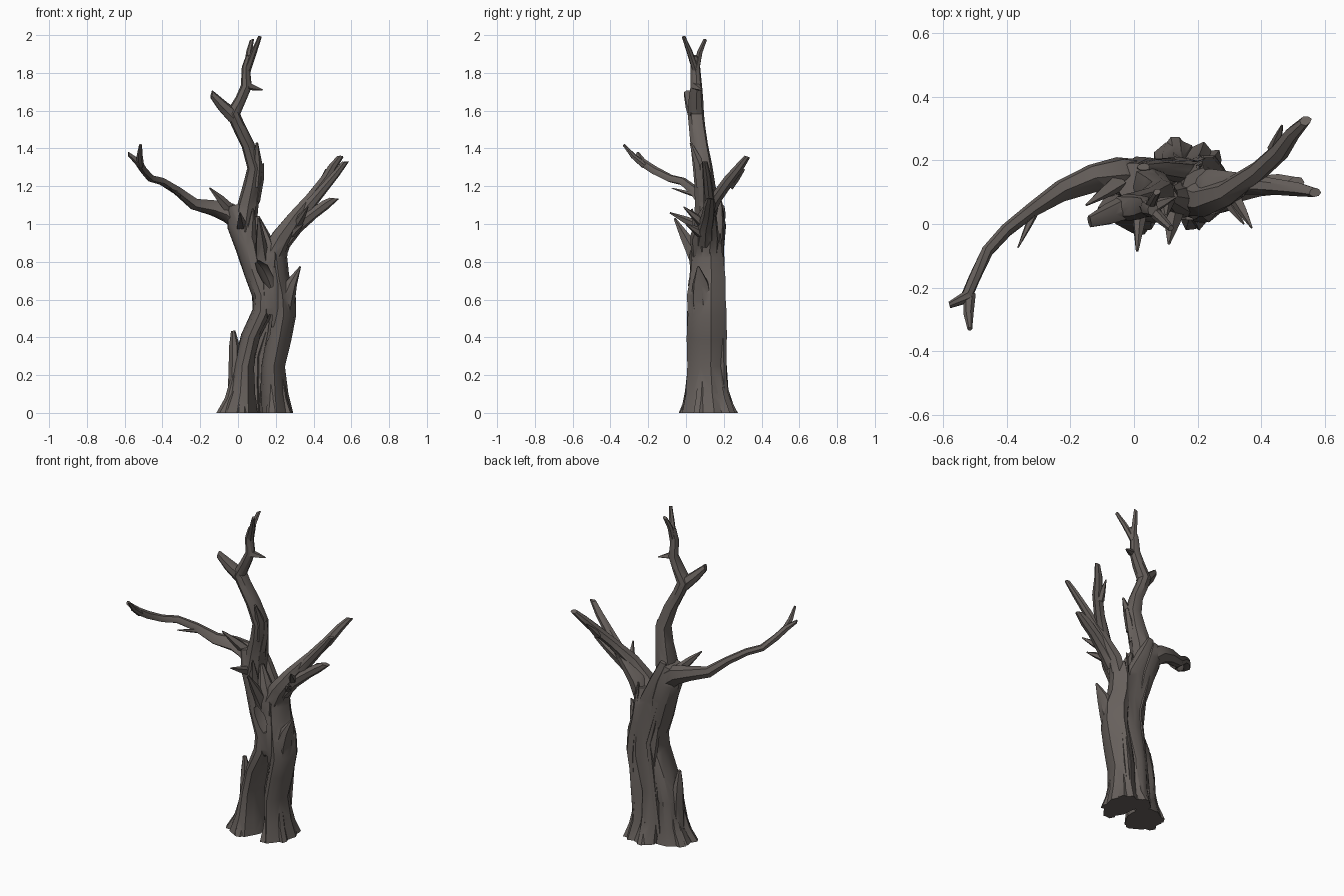
import bpy, bmesh, math, random
from mathutils import Vector

random.seed(11)
bark = bpy.data.materials.new("weathered grey brown bark")
bark.diffuse_color = (0.136, 0.118, 0.108, 1)


def limb(name, pts, sides=8, rough=0.16, turn=0.0, slant=0.0):
    """Ridged tube through points (x, y, z, radius across, radius in depth)."""
    bm = bmesh.new()
    pos = [Vector(p[:3]) for p in pts]
    ridge = [1 + random.uniform(-rough, rough) for _ in range(sides)]
    rings = []
    for i, p in enumerate(pts):
        t = (pos[min(i + 1, len(pts) - 1)] - pos[max(i - 1, 0)]).normalized()
        if p[2] < 0.001:
            t = Vector((0, 0, 1))
        v = Vector((0, 1, 0))
        v = (v - t * v.dot(t)).normalized()
        u = v.cross(t)
        rx, ry = p[3], p[4] if len(p) > 4 else p[3]
        ring = []
        for k in range(sides):
            a = 2 * math.pi * k / sides + turn
            m = ridge[k] * random.uniform(0.95, 1.05)
            co = pos[i] + u * math.cos(a) * rx * m + v * math.sin(a) * ry * m
            if i == len(pts) - 1:      # splintered end
                co += t * slant * math.cos(a)
            ring.append(bm.verts.new(co))
        rings.append(ring)
    for a, b in zip(rings, rings[1:]):
        for k in range(sides):
            n = (k + 1) % sides
            bm.faces.new((a[k], a[n], b[n], b[k]))
    bm.faces.new(rings[0][::-1])
    bm.faces.new(rings[-1])
    bmesh.ops.recalc_face_normals(bm, faces=bm.faces)
    me = bpy.data.meshes.new(name)
    bm.to_mesh(me)
    bm.free()
    me.materials.append(bark)
    ob = bpy.data.objects.new(name, me)
    bpy.context.collection.objects.link(ob)
    parts.append(ob)
    return ob


def spike(name, a, b, r):
    """Broken twig: short tapering splinter from a to b."""
    a, b = Vector(a), Vector(b)
    m = a.lerp(b, 0.5)
    limb(name, [(*a, r), (*m, r * 0.66), (*b, r * 0.14)], sides=5, rough=0.2)


parts = []
# trunk strands: left one carries on into the crown, right one feeds the right fork
trunk = limb("dead_tree", [
    (0.01, 0.09, 0, 0.105, 0.115), (0.022, 0.095, 0.1, 0.07, 0.1), (0.03, 0.1, 0.25, 0.055, 0.09),
    (0.065, 0.1, 0.4, 0.05, 0.09), (0.125, 0.1, 0.53, 0.055, 0.09), (0.13, 0.105, 0.62, 0.055, 0.09),
    (0.085, 0.11, 0.75, 0.058, 0.088), (0.055, 0.12, 0.88, 0.072, 0.085), (0.015, 0.13, 1.0, 0.075, 0.08),
    (-0.01, 0.135, 1.1, 0.05, 0.055)], sides=11, rough=0.11)
limb("right_trunk_strand", [
    (0.2, 0.12, 0, 0.085, 0.135), (0.192, 0.115, 0.1, 0.07, 0.11), (0.187, 0.11, 0.25, 0.06, 0.1),
    (0.217, 0.11, 0.4, 0.062, 0.1), (0.238, 0.11, 0.52, 0.065, 0.1), (0.232, 0.11, 0.62, 0.066, 0.098),
    (0.212, 0.115, 0.72, 0.055, 0.09), (0.2, 0.115, 0.82, 0.058, 0.08), (0.205, 0.11, 0.91, 0.052, 0.065)],
    sides=11, rough=0.11, turn=0.2)
limb("back_trunk_strand", [
    (0.13, 0.2, 0, 0.07, 0.075), (0.115, 0.185, 0.12, 0.055, 0.045), (0.115, 0.18, 0.3, 0.055, 0.035),
    (0.155, 0.175, 0.5, 0.075, 0.035), (0.15, 0.17, 0.7, 0.09, 0.035), (0.125, 0.165, 0.85, 0.075, 0.035),
    (0.06, 0.175, 1.0, 0.06, 0.03), (0.03, 0.18, 1.12, 0.02, 0.012)], sides=9)

# wood joining the strands below and above the knot hollow
limb("waist_bridge", [(0.19, 0.09, 0.46, 0.02, 0.05), (0.18, 0.08, 0.56, 0.07, 0.07),
                      (0.175, 0.08, 0.68, 0.07, 0.07), (0.17, 0.09, 0.8, 0.05, 0.065)], sides=9, rough=0.08)
limb("crotch_bridge", [(0.145, 0.085, 0.7, 0.05, 0.065), (0.15, 0.075, 0.84, 0.06, 0.06),
                       (0.13, 0.08, 0.92, 0.045, 0.045), (0.1, 0.09, 1.04, 0.012, 0.015)], sides=8)

# root flares around the foot
for i, (bx, by, tx, ty) in enumerate([(-0.08, 0.05, 0.0, 0.08), (0.02, -0.01, 0.03, 0.05),
                                      (-0.06, 0.14, 0.01, 0.13), (0.25, 0.2, 0.21, 0.15),
                                      (0.26, 0.07, 0.215, 0.09), (0.13, 0.25, 0.14, 0.18),
                                      (0.18, 0.01, 0.19, 0.05)]):
    limb(f"root_flare_{i}", [(bx, by, 0, 0.032), ((bx + tx) / 2, (by + ty) / 2, 0.07, 0.03),
                             (tx, ty, 0.25, 0.02)], sides=6, rough=0.2)

# broken slab on the left of the foot and long bark ridges
limb("broken_slab", [(-0.02, 0.1, 0.05, 0.03, 0.05), (-0.018, 0.1, 0.25, 0.028, 0.05),
                     (-0.018, 0.1, 0.35, 0.026, 0.035), (-0.025, 0.1, 0.435, 0.01, 0.012)], sides=6)
for i, (a, b, c) in enumerate([((0.2, 0.205, 0.02), (0.24, 0.195, 0.5), (0.2, 0.18, 0.95)),
                               ((0.05, 0.19, 0.05), (0.12, 0.19, 0.6), (0.0, 0.19, 1.05))]):
    limb(f"bark_ridge_{i}", [(*a, 0.015), (*b, 0.02), (*c, 0.006)], sides=5, rough=0.2)

# crown stem
limb("crown_stem", [
    (0.035, 0.12, 0.96, 0.065, 0.07), (0.055, 0.115, 1.1, 0.06, 0.064), (0.075, 0.105, 1.2, 0.05, 0.055),
    (0.09, 0.095, 1.3, 0.042, 0.05), (0.053, 0.075, 1.42, 0.037, 0.044), (0.003, 0.062, 1.52, 0.036, 0.042),
    (-0.025, 0.055, 1.585, 0.04, 0.042), (0.015, 0.055, 1.66, 0.03, 0.038), (0.045, 0.058, 1.73, 0.03, 0.03),
    (0.042, 0.052, 1.83, 0.022, 0.025), (0.06, 0.045, 1.89, 0.018)], sides=8, rough=0.12)
limb("crown_left_stub", [(-0.02, 0.055, 1.57, 0.038), (-0.08, 0.03, 1.625, 0.031),
                         (-0.14, 0.008, 1.688, 0.018)], sides=7, slant=0.012)
limb("crown_tip_front", [(0.053, 0.05, 1.82, 0.02), (0.085, 0.02, 1.91, 0.017),
                         (0.117, -0.013, 1.992, 0.01)], sides=6)
limb("crown_tip_back", [(0.05, 0.05, 1.81, 0.02), (0.058, 0.072, 1.91, 0.016),
                        (0.073, 0.1, 1.975, 0.011)], sides=6, slant=0.008)
spike("crown_twig", (0.05, 0.05, 1.73), (0.13, 0.085, 1.71), 0.022)
limb("crown_broken_shard", [(0.085, 0.09, 1.2, 0.036), (0.1, 0.07, 1.32, 0.027), (0.1, 0.025, 1.43, 0.006)],
     sides=6)
limb("crown_side_slab", [(0.085, 0.1, 1.12, 0.028), (0.112, 0.1, 1.24, 0.023), (0.12, 0.09, 1.31, 0.014)],
     sides=6, slant=0.015)

# long left branch
limb("left_branch", [
    (0.03, 0.14, 1.0, 0.062), (-0.05, 0.155, 1.06, 0.057), (-0.13, 0.145, 1.085, 0.042),
    (-0.23, 0.105, 1.105, 0.033), (-0.32, 0.045, 1.175, 0.024), (-0.4, -0.02, 1.225, 0.021),
    (-0.46, -0.085, 1.24, 0.02), (-0.5, -0.17, 1.285, 0.02), (-0.525, -0.23, 1.325, 0.02),
    (-0.58, -0.255, 1.37, 0.01)], sides=7, slant=0.008)
limb("left_branch_fork", [(-0.515, -0.22, 1.31, 0.018), (-0.52, -0.28, 1.36, 0.015),
                          (-0.516, -0.33, 1.42, 0.007)], sides=6)
spike("left_branch_twig", (-0.3, 0.06, 1.15), (-0.365, -0.075, 1.19), 0.016)

# right fork
limb("right_high_branch", [
    (0.18, 0.09, 0.84, 0.06), (0.23, 0.075, 0.93, 0.052), (0.3, 0.1, 1.03, 0.04),
    (0.39, 0.165, 1.14, 0.031), (0.46, 0.23, 1.23, 0.029), (0.5, 0.285, 1.3, 0.023),
    (0.54, 0.325, 1.355, 0.015)], sides=7, slant=0.012)
limb("right_outer_branch", [
    (0.2, 0.12, 0.82, 0.055), (0.25, 0.13, 0.94, 0.047), (0.34, 0.13, 1.05, 0.034),
    (0.44, 0.12, 1.17, 0.027), (0.52, 0.11, 1.265, 0.021), (0.57, 0.1, 1.33, 0.015)],
    sides=7, slant=0.012)
limb("right_low_branch", [
    (0.24, 0.1, 0.9, 0.045), (0.31, 0.105, 0.985, 0.038), (0.4, 0.12, 1.055, 0.031),
    (0.46, 0.125, 1.1, 0.029), (0.51, 0.13, 1.135, 0.018)], sides=7, slant=0.02)
spike("right_high_stub", (0.44, 0.23, 1.2), (0.465, 0.31, 1.29), 0.022)

# torn shoulder on the right of the trunk
limb("torn_shoulder", [(0.235, 0.1, 0.45, 0.04, 0.05), (0.25, 0.09, 0.6, 0.05, 0.06),
                       (0.285, 0.08, 0.69, 0.03, 0.045), (0.33, 0.065, 0.775, 0.004, 0.006)], sides=7)

# broken twigs and splinters
for i, (a, b, r) in enumerate([
        ((-0.05, 0.13, 1.08), (-0.15, 0.06, 1.19), 0.03),
        ((0.02, 0.1, 0.98), (0.01, -0.085, 1.06), 0.032),
        ((0.13, 0.06, 0.82), (0.11, -0.06, 1.03), 0.04),
        ((0.06, 0.08, 0.88), (0.08, 0.03, 1.08), 0.034),
        ((0.31, 0.09, 1.0), (0.37, -0.012, 1.09), 0.026),
        ((0.29, 0.08, 0.95), (0.345, 0.0, 1.0), 0.024)]):
    spike(f"broken_twig_{i}", a, b, r)

# cutters: knot hollow and the long slit up the front of the foot
wood = parts[1:]
parts = []
limb("hollow_cutter", [(0.175, 0.03, 0.665, 0.012, 0.06), (0.158, 0.03, 0.71, 0.032, 0.085),
                       (0.13, 0.03, 0.765, 0.032, 0.085), (0.1, 0.03, 0.8, 0.012, 0.06)], sides=8)
limb("slit_cutter", [(0.118, 0.04, -0.03, 0.014, 0.12), (0.105, 0.05, 0.15, 0.02, 0.1),
                     (0.108, 0.05, 0.3, 0.024, 0.1), (0.145, 0.05, 0.42, 0.03, 0.09),
                     (0.175, 0.03, 0.52, 0.01, 0.06)], sides=8)
cutters = parts

# grow everything into one skin, then carve
for kind, obs in (('UNION', wood), ('DIFFERENCE', cutters)):
    group = bpy.data.collections.new(kind.lower() + "_helpers")
    for ob in obs:
        group.objects.link(ob)
    mod = trunk.modifiers.new(kind, 'BOOLEAN')
    mod.operation = kind
    mod.operand_type = 'COLLECTION'
    mod.collection = group
    mod.solver = 'EXACT'
    mod.use_self = True
bpy.context.view_layer.update()
skin = bpy.data.meshes.new_from_object(trunk.evaluated_get(bpy.context.evaluated_depsgraph_get()))
trunk.modifiers.clear()
trunk.data = skin
skin.materials.clear()
skin.materials.append(bark)
skin.polygons.foreach_set("material_index", [0] * len(skin.polygons))
skin.polygons.foreach_set("use_smooth", [True] * len(skin.polygons))
skin.set_sharp_from_angle(angle=math.radians(34))
for ob in wood + cutters:
    bpy.data.objects.remove(ob)
